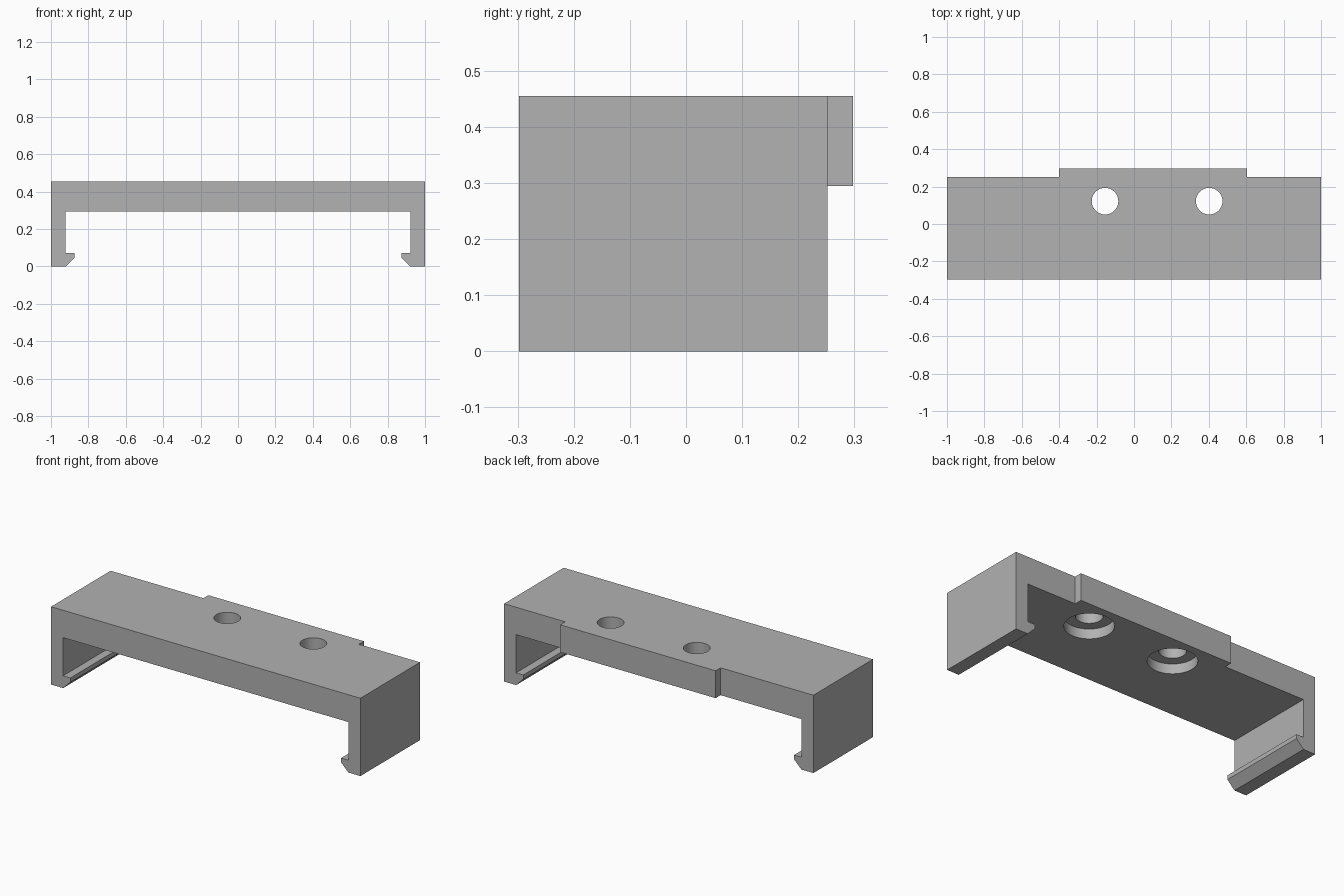
import bpy, bmesh
from mathutils import Matrix, Vector

cube = bpy.data.objects.get("Cube")
if cube:
    bpy.data.objects.remove(cube, do_unlink=True)

grey = bpy.data.materials.new("plain_grey")
grey.use_nodes = True
colour = (0.445, 0.445, 0.445, 1)
grey.diffuse_color = colour
grey.node_tree.nodes["Principled BSDF"].inputs["Base Color"].default_value = colour

FRONT, BACK, TAB_BACK = -0.298, 0.252, 0.298
TOP, UNDER = 0.455, 0.295
LEDGE = 0.353  # underside of the narrow part of each hole
HOLE_Y = 0.122


def finish(name, bm):
    bmesh.ops.recalc_face_normals(bm, faces=bm.faces)
    mesh = bpy.data.meshes.new(name)
    bm.to_mesh(mesh)
    bm.free()
    mesh.materials.append(grey)
    obj = bpy.data.objects.new(name, mesh)
    bpy.context.collection.objects.link(obj)
    return obj


def prism(name, points, depth):
    """Extrude a closed outline of 3D points along a vector."""
    bm = bmesh.new()
    face = bm.faces.new([bm.verts.new(p) for p in points])
    new = bmesh.ops.extrude_face_region(bm, geom=[face])["geom"]
    verts = [v for v in new if isinstance(v, bmesh.types.BMVert)]
    bmesh.ops.translate(bm, verts=verts, vec=Vector(depth))
    return finish(name, bm)


def cylinder(name, x, radius, low, high):
    bm = bmesh.new()
    bmesh.ops.create_cone(bm, cap_ends=True, segments=64, radius1=radius,
                          radius2=radius, depth=high - low,
                          matrix=Matrix.Translation((x, HOLE_Y, (low + high) / 2)))
    return finish(name, bm)


def combine(target, tool, operation):
    mod = target.modifiers.new(tool.name, "BOOLEAN")
    mod.operation, mod.solver, mod.object = operation, "EXACT", tool
    bpy.context.view_layer.objects.active = target
    bpy.ops.object.modifier_apply(modifier=mod.name)
    bpy.data.objects.remove(tool, do_unlink=True)


# Clip body: half profile from top to hook, mirrored across the middle
half = [(1, TOP), (1, 0), (0.922, 0), (0.875, 0.047), (0.875, 0.072),
        (0.922, 0.072), (0.922, UNDER)]
outline = half + [(-x, z) for x, z in reversed(half)]
body = prism("clip_bracket", [(x, FRONT, z) for x, z in outline],
             (0, BACK - FRONT, 0))

# Back tab, offset to one side
tab = prism("back_tab", [(x, y, UNDER) for x, y in
                         [(-0.4, 0.2), (0.605, 0.2), (0.605, TAB_BACK), (-0.4, TAB_BACK)]],
            (0, 0, TOP - UNDER))
combine(body, tab, "UNION")

# Two screw holes, each with a wide recess from below
for x in (-0.155, 0.402):
    combine(body, cylinder("recess", x, 0.13, 0.2, LEDGE), "DIFFERENCE")
    combine(body, cylinder("screw_hole", x, 0.071, 0.3, 0.6), "DIFFERENCE")

# Smooth hole walls, sharp everywhere else
bpy.ops.object.select_all(action="DESELECT")
body.select_set(True)
bpy.context.view_layer.objects.active = body
bpy.ops.object.shade_smooth_by_angle(angle=0.5)
